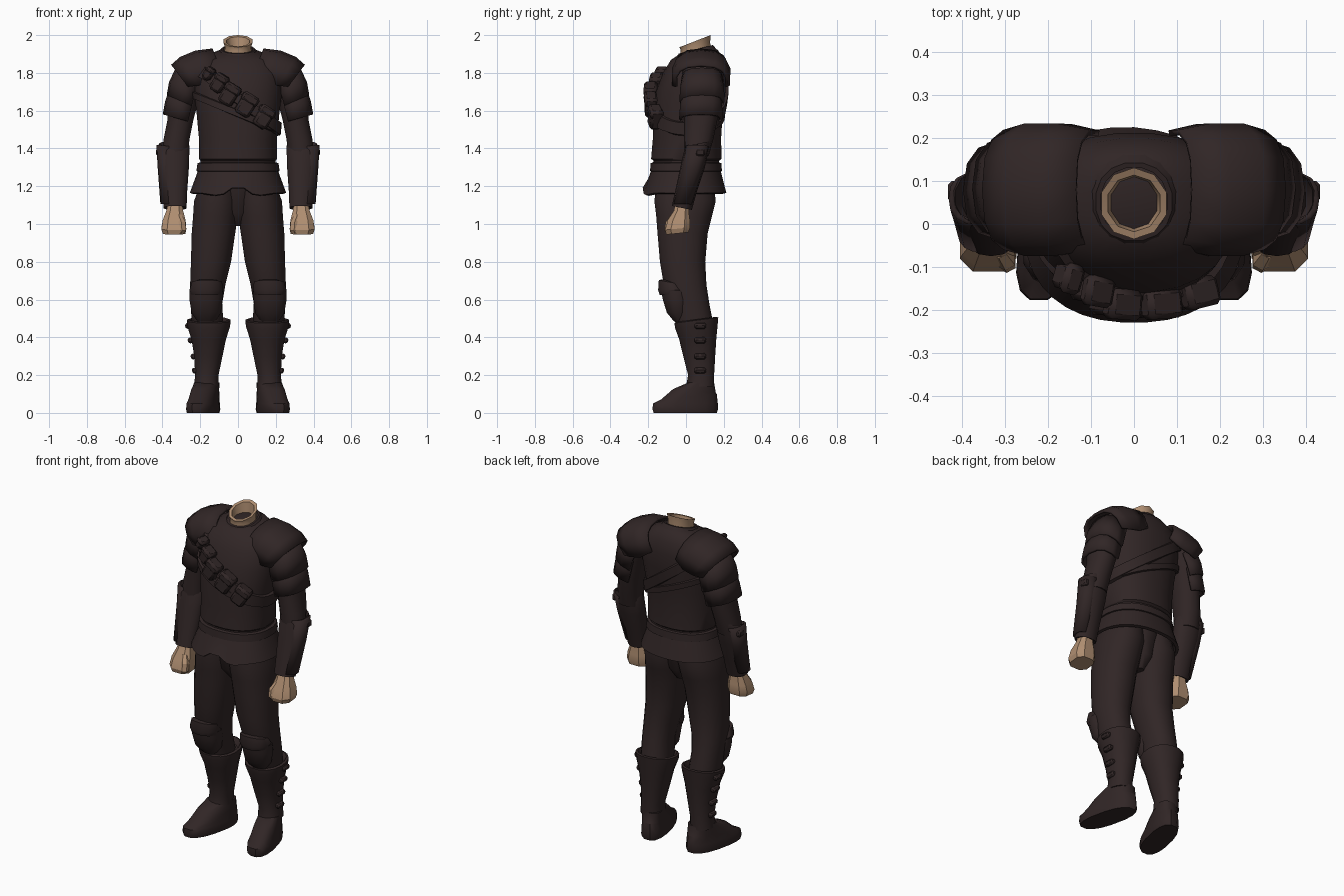
import bpy, bmesh, math
from mathutils import Vector, Matrix


def material(name, rgb):
    m = bpy.data.materials.new(name)
    m.diffuse_color = (*rgb, 1)
    return m


LEATHER = material("dark leather", (0.030, 0.019, 0.019))
SKIN = material("skin", (0.43, 0.27, 0.165))


def finish(name, bm, mat, mirror=False, solid=0, angle=40):
    bmesh.ops.recalc_face_normals(bm, faces=bm.faces)
    me = bpy.data.meshes.new(name)
    bm.to_mesh(me)
    bm.free()
    ob = bpy.data.objects.new(name, me)
    bpy.context.collection.objects.link(ob)
    me.materials.append(mat)
    bpy.ops.object.select_all(action='DESELECT')
    ob.select_set(True)
    bpy.context.view_layer.objects.active = ob
    bpy.ops.object.shade_smooth_by_angle(angle=math.radians(angle))
    if solid:
        s = ob.modifiers.new("thickness", 'SOLIDIFY')
        s.thickness, s.offset = solid, 0
    if mirror:
        ob.modifiers.new("mirror", 'MIRROR')
    return ob


def skin_rings(name, rings, mat, closed=True, cap=True, loop=False, **kw):
    """Bridge equal-length point rings into a surface."""
    bm = bmesh.new()
    vs = [[bm.verts.new(p) for p in r] for r in rings]
    n = len(vs[0])
    for a, b in zip(vs, vs[1:] + vs[:1] if loop else vs[1:]):
        for i in range(n if closed else n - 1):
            j = (i + 1) % n
            bm.faces.new((a[i], a[j], b[j], b[i]))
    if cap and closed and not loop:
        bm.faces.new(vs[0])
        bm.faces.new(vs[-1])
    return finish(name, bm, mat, **kw)


def sup(t, p):
    c, s = math.cos(t), math.sin(t)
    return (math.copysign(abs(c) ** (2 / p), c), math.copysign(abs(s) ** (2 / p), s))


def loft(name, rows, mat=LEATHER, n=16, p=2.2, skew=0, shape=None, **kw):
    """rows: (z, cx, cy, rx, ry[, tilt along y])"""
    rings = []
    for z, cx, cy, rx, ry, *t in rows:
        ring = []
        for i in range(n):
            c, s = sup(2 * math.pi * (i + 0.5) / n, p)
            x, y = cx + rx * c, cy + ry * s
            q = (x - skew * (y - 0.07), y, z + (t[0] if t else 0) * (y - cy))
            ring.append(shape(q) if shape else q)
        rings.append(ring)
    return skin_rings(name, rings, mat, **kw)


def plate(name, rows, spread=15, n=9, **kw):
    """Arched plate; rows: (cx, cy, cz, half width, height, lean from vertical)"""
    rings = []
    for cx, cy, cz, w, h, lean in rows:
        a = math.radians(lean)
        ring = []
        for i in range(n):
            c, s = sup(math.radians(-spread + (180 + 2 * spread) * i / (n - 1)), 2.5)
            ring.append((cx + h * s * math.sin(a), cy + w * c, cz + h * s * math.cos(a)))
        rings.append(ring)
    return skin_rings(name, rings, LEATHER, closed=False, mirror=True, solid=0.014, **kw)


def box(name, loc, size, rot=None, bevel=0.01, mirror=False):
    bm = bmesh.new()
    bmesh.ops.create_cube(bm, size=1)
    bmesh.ops.scale(bm, vec=size, verts=bm.verts)
    bmesh.ops.bevel(bm, geom=bm.edges[:], offset=bevel, segments=1, affect='EDGES')
    bmesh.ops.transform(bm, matrix=Matrix.Translation(loc) @ (rot or Matrix()), verts=bm.verts)
    return finish(name, bm, LEATHER, mirror=mirror)


# Torso
TORSO = [(1.24, 0, 0, .21, .175), (1.335, 0, .002, .2, .175), (1.345, 0, .002, .208, .188),
         (1.45, 0, .005, .208, .182), (1.58, 0, .01, .22, .185), (1.70, 0, .025, .235, .185),
         (1.80, 0, .045, .235, .168), (1.87, 0, .06, .195, .14), (1.905, 0, .06, .13, .11, .15),
         (1.918, 0, .053, .09, .09, .2)]
loft("torso", TORSO, n=24, p=2.3)
loft("collar", [(1.895, 0, .055, .115, .115, .2), (1.925, 0, .052, .09, .092, .25),
                (1.925, 0, .052, .078, .08, .25)], n=16, cap=False)
# Neck stump, hollow with a slanted rim
loft("neck", [(1.90, 0, .05, .075, .08, .1), (1.945, 0, .05, .073, .078, .3),
              (1.968, 0, .048, .08, .083, .39), (1.966, 0, .048, .064, .066, .39),
              (1.91, 0, .05, .055, .06, .2)], SKIN, n=10, p=2, cap=False)


# Belt and flared skirt with a front notch
def notch(q):
    x, y, z = q
    if y < 0 and z < 1.2:
        z += 0.055 * max(0, 1 - abs(x) / 0.06) - 0.012 * max(0, 1 - abs(abs(x) - .12) / .08)
    return (x, y, z)


loft("belt", [(1.275, 0, 0, .205, .18), (1.28, 0, 0, .222, .192), (1.322, 0, 0, .216, .188),
              (1.327, 0, 0, .2, .175)], n=24, p=2.3)
loft("skirt", [(1.29, 0, 0, .21, .182), (1.24, 0, -.003, .228, .198), (1.165, 0, -.008, .256, .222),
               (1.16, 0, -.008, .24, .205), (1.22, 0, 0, .2, .17)], n=36, p=2.3, shape=notch)


# Diagonal straps that hug the torso
def torso_point(t, z, off):
    for a, b in zip(TORSO, TORSO[1:]):
        if z <= b[0] or b is TORSO[-1]:
            f = min(1, max(0, (z - a[0]) / (b[0] - a[0])))
            cy, rx, ry = (a[k] + (b[k] - a[k]) * f for k in (2, 3, 4))
            c, s = sup(t, 2.3)
            return Vector(((rx + off) * c, cy + (ry + off) * s, z))


def strap(name, a, b, width, thick):
    rings = []
    for i in range(36):
        t, z = 2 * math.pi * i / 36, a
        for _ in range(12):
            z = min(1.86, a + b * torso_point(t, z, 0).x)
        rings.append([torso_point(t, z + dz, o) for dz, o in
                      ((-width, -.01), (-width * .8, thick), (width * .8, thick), (width, -.01))])
    skin_rings(name, rings, LEATHER, loop=True)


strap("bandolier", 1.665, -.76, .04, .016)
strap("lower_strap", 1.585, -.42, .022, .012)
# Pouches along the bandolier
for x, z, s in ((-.155, 1.795, .6), (-.1, 1.745, .85), (-.045, 1.685, 1), (.045, 1.63, 1.05), (.135, 1.565, 1)):
    y = -.195 + abs(x) * .25 + max(0, z - 1.68) * .3
    rot = Matrix.Rotation(x * 1.8, 4, 'Z') @ Matrix.Rotation(math.radians(32), 4, 'Y')
    box("pouch", (x, y, z), (.082 * s, .065, .115 * s), rot, .013)
    flap = Vector((x, y - .004, z)) + rot @ Vector((0, 0, .035 * s))
    box("pouch_flap", flap, (.09 * s, .07, .05 * s), rot, .012)

# Trousers
loft("leg", [(1.22, .1, -.005, .1, .155), (1.12, .113, -.005, .122, .165), (1.04, .12, -.01, .12, .15),
             (.95, .13, -.018, .117, .135), (.8, .143, -.018, .108, .122), (.68, .16, -.005, .095, .115),
             (.58, .167, .02, .085, .105), (.45, .16, .05, .085, .1)], n=16, mirror=True)
loft("crotch", [(1.2, 0, 0, .12, .15), (1.06, 0, 0, .08, .125), (.99, 0, .005, .03, .07)], n=12)

# Boots with feet turned slightly out
loft("boot", [(.47, .155, .055, .09, .09, .1), (.495, .155, .055, .105, .108, .13),
              (.49, .155, .055, .118, .118, .13), (.46, .155, .055, .115, .115, .1),
              (.39, .155, .062, .093, .1), (.3, .157, .07, .076, .086), (.2, .165, .08, .063, .07),
              (.14, .168, .075, .066, .076)], n=16, mirror=True)
loft("foot", [(.16, .168, .08, .064, .07), (.115, .168, .045, .068, .115, -.1), (.085, .168, .015, .07, .15, .1),
              (.05, .168, -.003, .074, .174), (.02, .168, -.004, .077, .176), (0, .168, -.004, .073, .17)],
     n=16, p=2.5, skew=.22, mirror=True)
for z, x in ((.462, .262), (.385, .248), (.3, .233), (.225, .226)):
    box("boot_buckle", (x, .075, z), (.035, .06, .03), Matrix.Rotation(.3, 4, 'Y'), .008, True)

# Knee pads
loft("knee_pad", [(.485, .168, -.03, .05, .035), (.53, .168, -.045, .08, .058), (.6, .17, -.05, .09, .075),
                  (.645, .168, -.058, .092, .075)], n=12, mirror=True)
loft("knee_crest", [(.625, .168, -.068, .082, .074), (.65, .168, -.07, .092, .08),
                    (.69, .164, -.078, .082, .068, -.2), (.7, .163, -.07, .05, .045, -.2)], n=12, mirror=True)

# Sleeves
loft("sleeve", [(1.87, .2, .08, .06, .08), (1.8, .25, .085, .085, .105), (1.68, .285, .085, .085, .1),
                (1.55, .305, .078, .07, .088), (1.45, .325, .067, .07, .078), (1.36, .335, .055, .07, .065)],
     n=14, mirror=True)
# Shoulder armour: cap and two overlapping plates
plate("shoulder_cap", [(.095, .08, 1.825, .135, .105, 22), (.165, .08, 1.79, .15, .135, 26),
                       (.235, .08, 1.77, .15, .128, 32), (.285, .08, 1.755, .135, .105, 38)])
plate("upper_arm_plate", [(.245, .085, 1.78, .1, .09, 60), (.272, .085, 1.71, .11, .095, 66),
                          (.288, .085, 1.645, .113, .09, 66)], spread=25)
plate("lower_arm_plate", [(.275, .083, 1.69, .1, .085, 72), (.293, .08, 1.62, .105, .09, 74),
                          (.308, .078, 1.555, .108, .087, 74)], spread=25)

# Bracers with an outer guard
loft("bracer", [(1.39, .34, .058, .06, .05, .2), (1.425, .34, .062, .078, .066, .2), (1.41, .34, .06, .085, .068, .2),
                (1.3, .338, .035, .08, .065), (1.18, .335, .002, .068, .058), (1.085, .333, -.022, .062, .053, -.2),
                (1.09, .333, -.02, .045, .04, -.2)], n=14, mirror=True)
plate("bracer_guard", [(.36, .06, 1.41, .055, .066, 82), (.358, .035, 1.29, .05, .06, 86),
                       (.35, -.018, 1.105, .042, .054, 88)], spread=0)
box("bracer_stud", (.418, .075, 1.38), (.03, .05, .04), None, .008, True)

# Fists
loft("hand", [(1.11, .333, -.02, .04, .038), (1.07, .335, -.025, .047, .042), (1.02, .338, -.038, .064, .062),
              (.975, .34, -.045, .07, .07, .1), (.95, .338, -.045, .063, .062, .1)],
     SKIN, n=8, p=2.8, mirror=True, angle=25)
loft("thumb", [(1.05, .315, -.06, .02, .02), (1.01, .3, -.082, .026, .026), (.965, .297, -.09, .024, .024),
               (.95, .3, -.088, .015, .015)], SKIN, n=6, mirror=True, angle=25)
